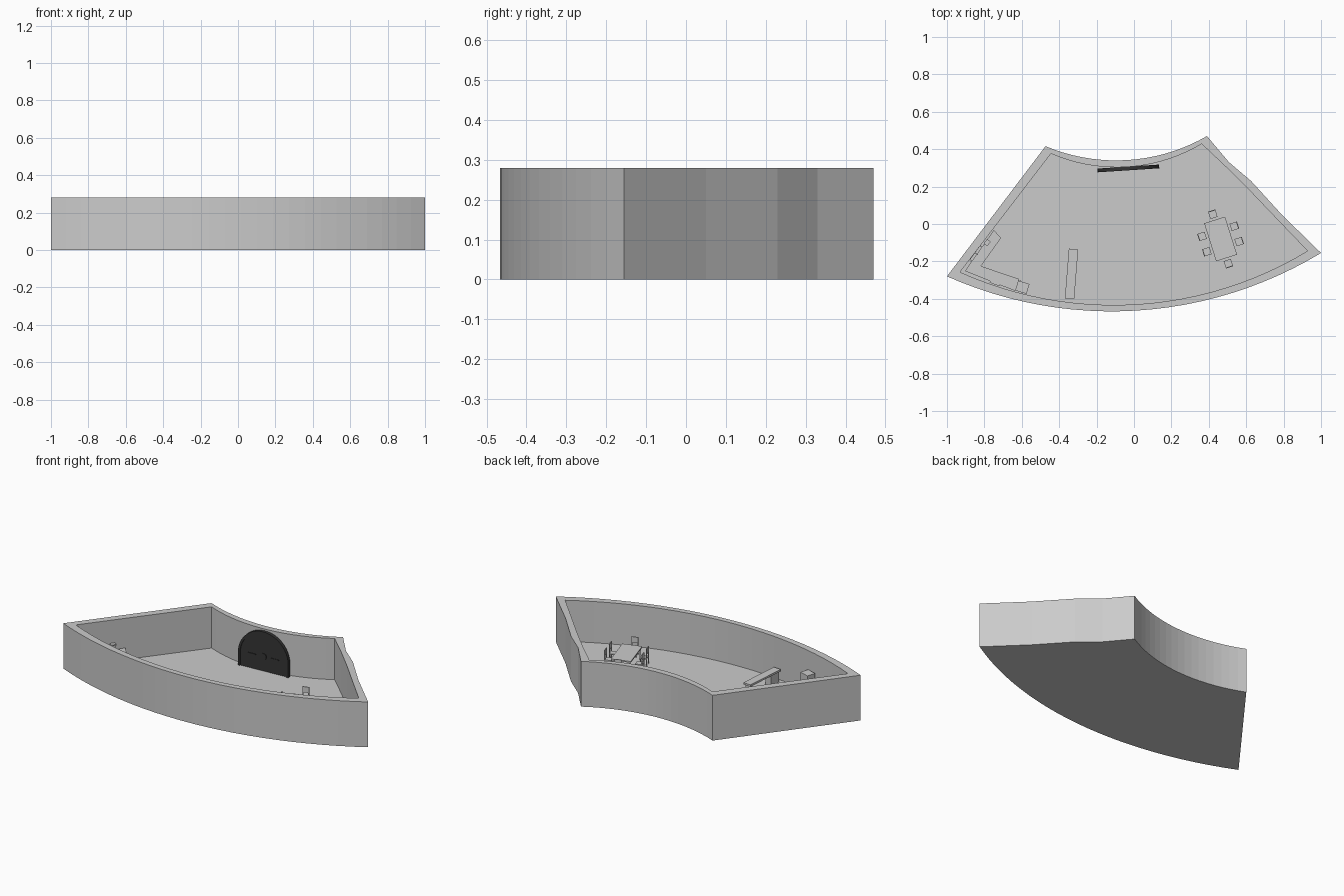
import bpy, bmesh, math
from mathutils import Matrix, Vector, Euler

if "Cube" in bpy.data.objects:
    bpy.data.objects.remove(bpy.data.objects["Cube"])

FLOOR = 0.025
WALL = 0.28


def make_object(name, bm, mat=None, frame=None):
    bmesh.ops.recalc_face_normals(bm, faces=bm.faces)
    me = bpy.data.meshes.new(name)
    bm.to_mesh(me)
    bm.free()
    ob = bpy.data.objects.new(name, me)
    bpy.context.collection.objects.link(ob)
    if frame:
        ob.matrix_world = frame
    if mat:
        me.materials.append(mat)
    return ob


def prism(name, pts, z0, z1, mat=None, frame=None):
    """Extrude a plan polygon from z0 to z1."""
    bm = bmesh.new()
    face = bm.faces.new([bm.verts.new((x, y, z0)) for x, y in pts])
    up = bmesh.ops.extrude_face_region(bm, geom=[face])
    bmesh.ops.translate(bm, vec=(0, 0, z1 - z0),
                        verts=[v for v in up["geom"] if isinstance(v, bmesh.types.BMVert)])
    if face.is_valid is False or len([f for f in bm.faces if all(abs(v.co.z - z0) < 1e-6 for v in f.verts)]) == 0:
        bm.faces.new([v for v in bm.verts if abs(v.co.z - z0) < 1e-6])
    return make_object(name, bm, mat, frame)


def ring(name, outer, inner, z0, z1, mat=None, frame=None, closed=True):
    """Band between two outlines with equal point counts."""
    bm = bmesh.new()
    loops = [[bm.verts.new((x, y, z)) for x, y in pts]
             for pts, z in ((outer, z0), (outer, z1), (inner, z1), (inner, z0))]
    n = len(outer)
    for i in range(n if closed else n - 1):
        j = (i + 1) % n
        for k in range(4):
            a, b = loops[k], loops[(k + 1) % 4]
            bm.faces.new((a[i], a[j], b[j], b[i]))
    if not closed:
        for i in (0, n - 1):
            bm.faces.new([lp[i] for lp in loops])
    return make_object(name, bm, mat, frame)


def boxes(name, parts, frame=None, mat=None):
    """One object from several boxes given as (center, size)."""
    bm = bmesh.new()
    for c, s in parts:
        bmesh.ops.create_cube(bm, size=1, matrix=Matrix.Translation(c) @ Matrix.Diagonal((*s, 1)))
    return make_object(name, bm, mat, frame)


def place(x, y, z=0, angle=0):
    return Matrix.Translation((x, y, z)) @ Matrix.Rotation(math.radians(angle), 4, 'Z')


def arc(a, low, b, n):
    """Circle through a, low, b, sampled from a to b."""
    (x1, y1), (x2, y2), (x3, y3) = a, low, b
    d = 2 * (x1 * (y2 - y3) + x2 * (y3 - y1) + x3 * (y1 - y2))
    s1, s2, s3 = x1*x1 + y1*y1, x2*x2 + y2*y2, x3*x3 + y3*y3
    cx = (s1 * (y2 - y3) + s2 * (y3 - y1) + s3 * (y1 - y2)) / d
    cy = (s1 * (x3 - x2) + s2 * (x1 - x3) + s3 * (x2 - x1)) / d
    r = math.hypot(x1 - cx, y1 - cy)
    t0, t1 = math.atan2(y1 - cy, x1 - cx), math.atan2(y3 - cy, x3 - cx)
    return [(cx + r * math.cos(t0 + (t1 - t0) * i / n),
             cy + r * math.sin(t0 + (t1 - t0) * i / n)) for i in range(n + 1)]


dark = bpy.data.materials.new("dark")
dark.diffuse_color = (0.035, 0.035, 0.035, 1)
dark.use_nodes = True
dark.node_tree.nodes["Principled BSDF"].inputs["Base Color"].default_value = dark.diffuse_color

# Room shell: floor slab and perimeter wall
outer = (arc((-1, -0.28), (-0.128, -0.467), (1, -0.155), 24)
         + [(0.79, 0.05), (0.626, 0.23), (0.508, 0.33)]
         + arc((0.39, 0.47), (-0.085, 0.34), (-0.473, 0.416), 18))
inner = (arc((-0.93, -0.257), (-0.128, -0.433), (0.928, -0.144), 24)
         + [(0.775, 0.015), (0.63, 0.167), (0.5, 0.297)]
         + arc((0.362, 0.428), (-0.085, 0.303), (-0.444, 0.376), 18))
prism("floor", outer, 0, FLOOR)
ring("wall", outer, inner, FLOOR, WALL)

# Arched panel on the back wall, drawn upright in its own frame
up = place(-0.03, 0.297, FLOOR, 3.7) @ Matrix.Rotation(math.radians(90), 4, 'X')


def arch(r, leg=0.08, n=24):
    return ([(r, 0)] + [(r * math.cos(math.pi * i / n), leg + r * math.sin(math.pi * i / n))
                        for i in range(n + 1)] + [(-r, 0)])


prism("arch_panel", arch(0.155), -0.004, 0.004, dark, up)
ring("arch_frame", arch(0.165), arch(0.152), -0.01, 0.01, dark, up, closed=False)
hub = [(0.02 * math.cos(math.tau * i / 16), 0.09 + 0.02 * math.sin(math.tau * i / 16)) for i in range(16)]
prism("arch_hub", hub, 0.004, 0.009, dark, up)
boxes("arch_bars", [((s * 0.075, 0.09, 0.005), (0.05, 0.006, 0.006)) for s in (-1, 1)], up, dark)

# Dining table
table = place(0.463, -0.08, FLOOR, 17.5)
boxes("dining_table",
      [((0, 0, 0.076), (0.117, 0.213, 0.008))]
      + [((sx * 0.05, sy * 0.098, 0.036), (0.008, 0.008, 0.072)) for sx in (-1, 1) for sy in (-1, 1)],
      table)

# Six chairs; local +y is the back of the chair
chair_parts = ([((0, 0, 0.045), (0.04, 0.04, 0.006)), ((0, 0.019, 0.09), (0.04, 0.005, 0.035))]
               + [((s * 0.017, 0.019, 0.053), (0.005, 0.005, 0.106)) for s in (-1, 1)]
               + [((s * 0.017, -0.017, 0.021), (0.005, 0.005, 0.042)) for s in (-1, 1)])
seats = [(0, 0.138, 0), (0, -0.138, 180)] + [(s * 0.09, t * 0.043, -90 * s) for s in (-1, 1) for t in (-1, 1)]
for i, (x, y, a) in enumerate(seats):
    boxes(f"chair_{i + 1}", chair_parts, table @ place(x, y, 0, a))

# Bar counter with slab top and supports
boxes("bar_counter",
      [((0, 0, 0.071), (0.05, 0.267, 0.012)),
       ((0, -0.09, 0.033), (0.04, 0.07, 0.066)),
       ((0, 0.115, 0.033), (0.04, 0.012, 0.066))],
      place(-0.334, -0.267, FLOOR, -4.6))

# L-shaped kitchen counter following the left and front walls
prism("kitchen_counter", [(-0.749, -0.032), (-0.711, -0.075), (-0.818, -0.225),
                          (-0.615, -0.294), (-0.636, -0.358), (-0.904, -0.251)], FLOOR, 0.1)

# Refrigerator at the counter's end
boxes("refrigerator", [((0, 0, 0.07), (0.063, 0.055, 0.14)), ((-0.022, 0.03, 0.085), (0.004, 0.006, 0.05))],
      place(-0.597, -0.338, FLOOR, -17))

# Hob with burners
hob = place(-0.738, -0.299, 0.1, -20)
boxes("hob", [((0, 0, 0.002), (0.055, 0.05, 0.004))]
      + [((sx * 0.013, sy * 0.012, 0.005), (0.015, 0.015, 0.003)) for sx in (-1, 1) for sy in (-1, 1)], hob)

# Sink rim and tap on the left run
sink = place(-0.835, -0.165, 0.1, 54)
square = lambda w, h: [(-w, -h), (w, -h), (w, h), (-w, h)]
ring("sink", square(0.05, 0.024), square(0.043, 0.018), 0, 0.005, None, sink)
boxes("tap", [((0, 0.026, 0.025), (0.006, 0.006, 0.05)), ((0, 0.015, 0.048), (0.006, 0.028, 0.005)),
              ((0.02, 0.026, 0.008), (0.006, 0.006, 0.016))], sink)

# Small coffee maker on the counter
boxes("coffee_maker", [((0, 0, 0.003), (0.03, 0.024, 0.006)), ((0, 0.008, 0.02), (0.03, 0.008, 0.04)),
                       ((0, 0, 0.037), (0.03, 0.024, 0.008))], place(-0.785, -0.1, 0.1, 54))
